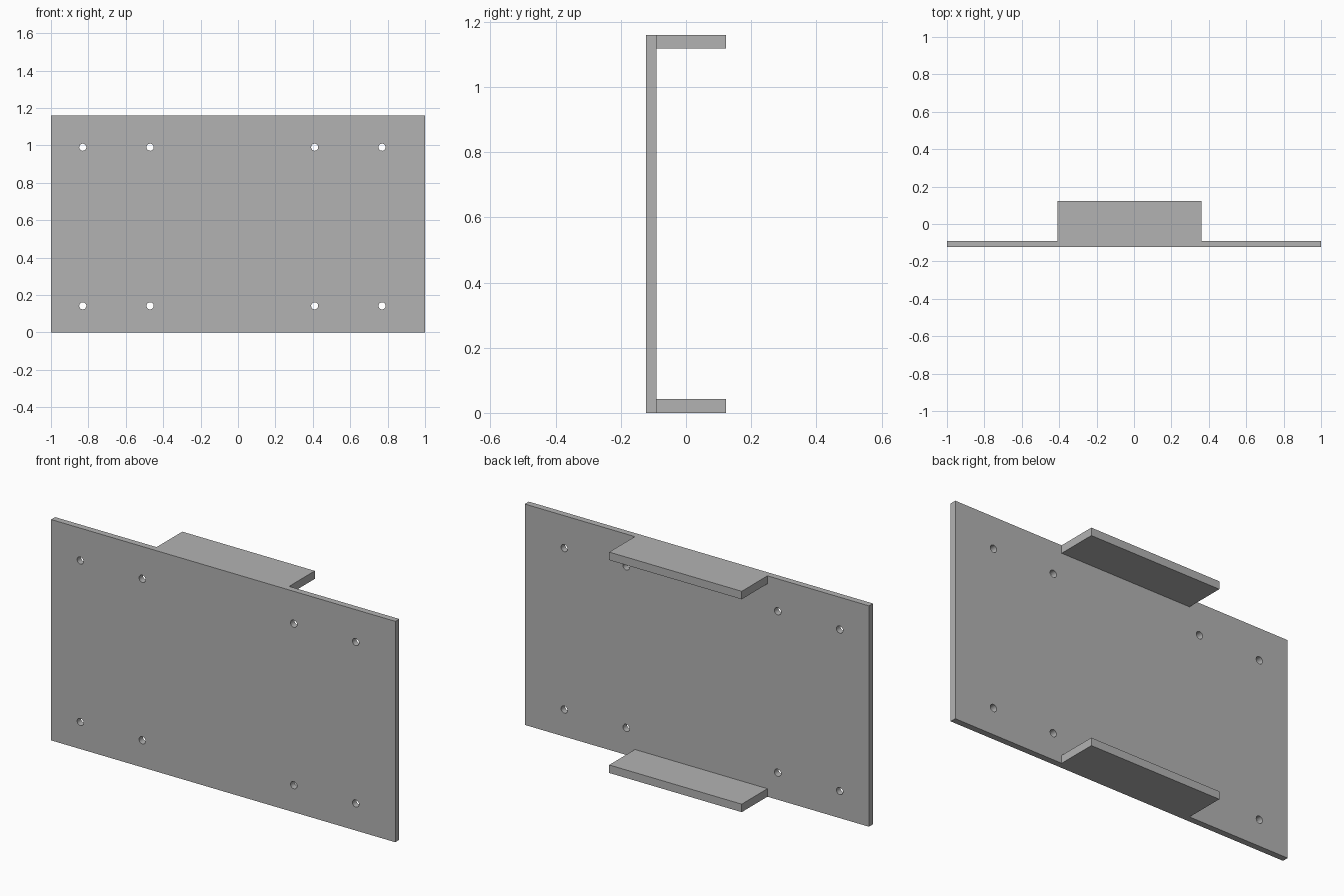
import bpy
import math

cube = bpy.data.objects.get("Cube")
if cube:
    bpy.data.objects.remove(cube, do_unlink=True)

# Single grey finish
grey = bpy.data.materials.new("plain_grey")
grey.use_nodes = True
colour = (0.45, 0.45, 0.45, 1)
grey.diffuse_color = colour
grey.node_tree.nodes["Principled BSDF"].inputs["Base Color"].default_value = colour

HEIGHT = 1.16
FRONT, PLATE_BACK, BACK = -0.123, -0.09, 0.123
FLANGE = 0.042


def box(name, low, high):
    """Box between two opposite corners."""
    centre = [(a + b) / 2 for a, b in zip(low, high)]
    bpy.ops.mesh.primitive_cube_add(size=1, location=centre)
    ob = bpy.context.object
    ob.name = name
    ob.scale = [b - a for a, b in zip(low, high)]
    bpy.ops.object.transform_apply(location=True, rotation=True, scale=True)
    ob.data.materials.append(grey)
    return ob


# Upright plate
plate = box("mounting_plate", (-1, FRONT, 0), (1, PLATE_BACK, HEIGHT))

# Bolt holes: two pairs of columns, two rows
cutters = []
for x in (-0.83, -0.47, 0.41, 0.77):
    for z in (0.142, 0.99):
        bpy.ops.mesh.primitive_cylinder_add(
            vertices=32, radius=0.019, depth=0.2,
            location=(x, (FRONT + PLATE_BACK) / 2, z),
            rotation=(math.pi / 2, 0, 0))
        cutters.append(bpy.context.object)
        bpy.context.object.data.materials.append(grey)

bpy.ops.object.select_all(action="DESELECT")
for c in cutters:
    c.select_set(True)
bpy.context.view_layer.objects.active = cutters[0]
bpy.ops.object.join()
drill = bpy.context.object
drill.name = "hole_cutter"

cut = plate.modifiers.new("bolt_holes", "BOOLEAN")
cut.operation = "DIFFERENCE"
cut.solver = "EXACT"
cut.object = drill
bpy.ops.object.select_all(action="DESELECT")
plate.select_set(True)
bpy.context.view_layer.objects.active = plate
bpy.ops.object.modifier_apply(modifier=cut.name)
bpy.data.objects.remove(drill, do_unlink=True)
bpy.ops.object.shade_smooth_by_angle(angle=math.radians(30))

# Flanges reaching back from the lower and upper edges
for name, z in (("lower_flange", 0), ("upper_flange", HEIGHT - FLANGE)):
    box(name, (-0.41, PLATE_BACK, z), (0.36, BACK, z + FLANGE))
